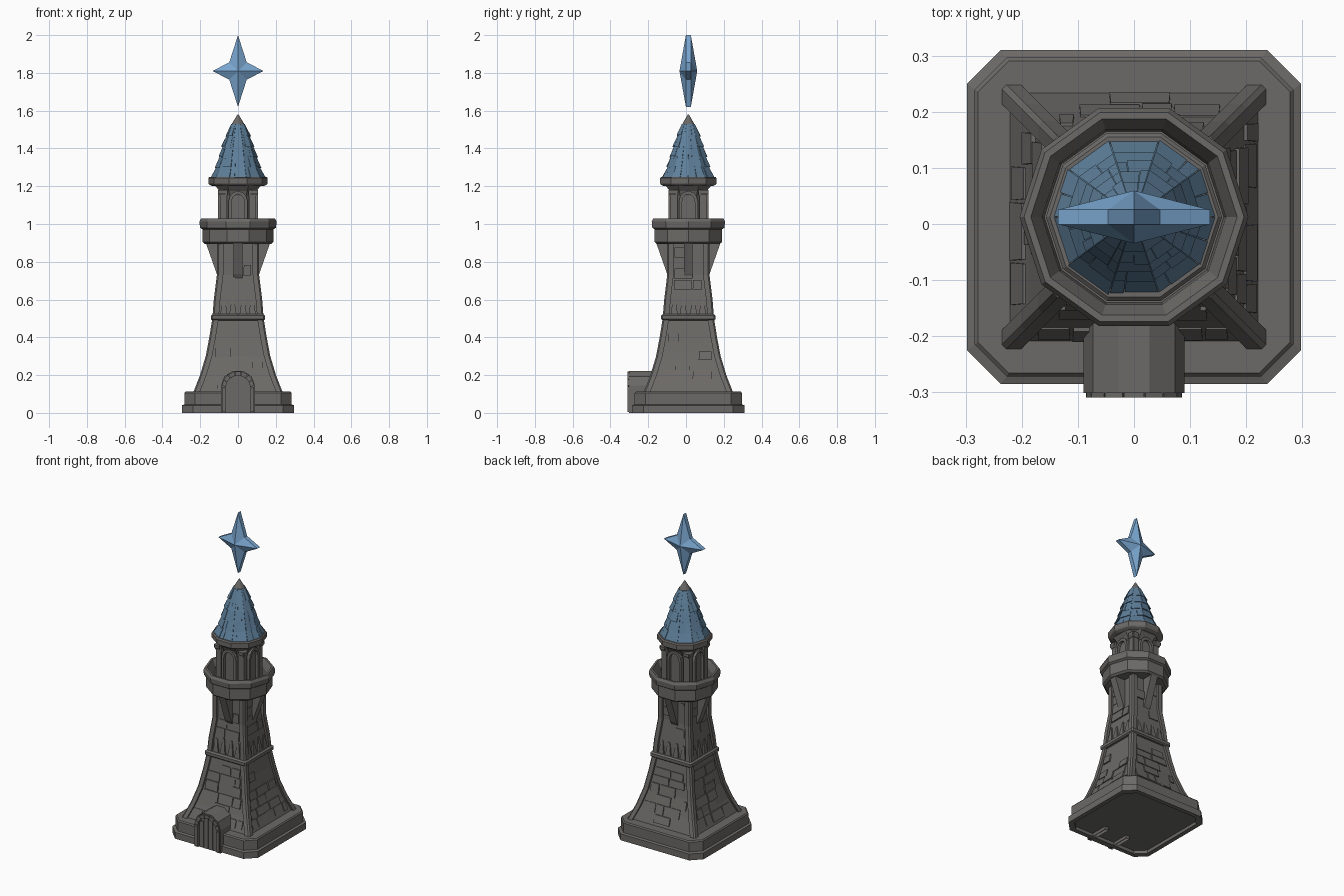
import bpy, bmesh, math, random

if "Cube" in bpy.data.objects:
    bpy.data.objects.remove(bpy.data.objects["Cube"])
random.seed(4)
YC = 0.0125  # tower axis in y


def material(name, rgb):
    m = bpy.data.materials.new(name)
    m.diffuse_color = (*rgb, 1)
    m.use_nodes = True
    m.node_tree.nodes["Principled BSDF"].inputs["Base Color"].default_value = m.diffuse_color
    return m


STONE = material("grey stone", (0.150, 0.143, 0.135))
ROOF = material("slate blue", (0.112, 0.212, 0.320))
STAR = material("star blue", (0.190, 0.376, 0.620))


class Part:
    """Collects lofted pieces into one flat-shaded object."""
    def __init__(self, name, mat):
        self.name, self.mat, self.bm = name, mat, bmesh.new()

    def loft(self, rings, closed=True, caps=True, loop=False):
        vs = [[self.bm.verts.new(p) for p in r] for r in rings]
        n = len(vs[0])
        pairs = list(zip(vs, vs[1:])) + ([(vs[-1], vs[0])] if loop else [])
        for a, b in pairs:
            for i in range(n if closed else n - 1):
                j = (i + 1) % n
                self.bm.faces.new((a[i], a[j], b[j], b[i]))
        if caps:
            self.bm.faces.new(vs[0])
            self.bm.faces.new(vs[-1])
        return self

    def done(self):
        bmesh.ops.recalc_face_normals(self.bm, faces=self.bm.faces)
        me = bpy.data.meshes.new(self.name)
        self.bm.to_mesh(me)
        self.bm.free()
        me.materials.append(self.mat)
        ob = bpy.data.objects.new(self.name, me)
        bpy.context.collection.objects.link(ob)


def ngon(r, z, n=10, rot=0.0):
    return [(r * math.cos(rot + 2 * math.pi * i / n),
             YC + r * math.sin(rot + 2 * math.pi * i / n), z) for i in range(n)]


def side(k, u, d, z):
    """Point on side k (0 = front): u along the wall, d outwards."""
    x, y = u, -d
    for _ in range(k):
        x, y = -y, x
    return (x, y + YC, z)


def chamfered(h, c, z):
    return [p for k in range(4) for p in (side(k, -h + c, h, z), side(k, h - c, h, z))]


def rect(k, u0, u1, d0, d1, z):
    return [side(k, u, d, z) for u, d in ((u0, d0), (u1, d0), (u1, d1), (u0, d1))]


def interp(table, z):
    for (z0, a), (z1, b) in zip(table, table[1:]):
        if z <= z1:
            return a + (b - a) * (z - z0) / (z1 - z0)
    return table[-1][1]


def arch(k, w, spring, top, d, z0, n=6):
    pts = [side(k, w, d, z0)]
    for i in range(n + 1):
        a = math.pi * i / n
        pts.append(side(k, w * math.cos(a), d, spring + (top - spring) * math.sin(a)))
    return pts + [side(k, -w, d, z0)]


# plinth, with a shallow hollow underneath
Part("plinth", STONE).loft([chamfered(h, c, z) for h, c, z in (
    (.270, .055, .02), (.270, .055, 0), (.2975, .06, 0), (.2975, .06, .04),
    (.284, .057, .045), (.284, .057, .105), (.278, .055, .112))]).done()

# tapering square shaft
WALL = [(.10, .226), (.20, .187), (.30, .157), (.40, .138), (.50, .122),
        (.60, .114), (.73, .098), (.92, .098)]
Part("shaft", STONE).loft([chamfered(w, .004, z) for z, w in WALL]).done()

# corner ribs
ribs = Part("corner_ribs", STONE)
for k in range(4):
    rings = []
    for z, w in WALL:
        o = w + .014
        i = o - .034
        rings.append([side(k, o - .008, o, z), side(k, o, o - .008, z),
                      side(k, o, i, z), side(k, i, i, z), side(k, i, o, z)])
    ribs.loft(rings)
ribs.done()

# wall stones, laid in broken rows
stones = Part("wall_stones", STONE)
for k in range(4):
    z = .13
    while z < .86:
        h = random.uniform(.045, .06)
        if (z < .43 or z > .61) and z + h < .9:
            lim = interp(WALL, z + h) - .024
            u = -lim
            while u < lim - .03:
                v = min(u + random.uniform(.055, .12), lim)
                if random.random() < .62:
                    d0, d1 = interp(WALL, z), interp(WALL, z + h)
                    e = random.uniform(.004, .009)
                    stones.loft([rect(k, u, v - .004, d0 - .01, d0 + e, z),
                                 rect(k, u + .002, v - .006, d1 - .01, d1 + e, z + h - .004)])
                u = v
        z += h
stones.done()

# string course and the pointed uprights on it
Part("string_course", STONE).loft([chamfered(h, .008, z) for h, z in (
    (.136, .49), (.144, .497), (.144, .515), (.134, .523))]).done()
points = Part("pointed_uprights", STONE)
for k in range(4):
    for u in (-.075, -.027, .027, .075):
        t = .60 + .018 * random.random()
        points.loft([rect(k, u - .02, u + .02, .10, .131, .515),
                     rect(k, u - .013, u + .013, .10, .126, .56),
                     rect(k, u - .005, u + .005, .10, .118, t)])
points.done()

# braces under the balcony
braces = Part("balcony_braces", STONE)
for k in range(4):
    braces.loft([rect(k, -.023, .023, .07, d, z) for d, z in (
        (.098, .71), (.112, .735), (.142, .82), (.172, .905))])
braces.done()

# ten-sided balcony with parapet
Part("balcony", STONE).loft([ngon(r, z) for r, z in (
    (.176, .895), (.188, .905), (.188, .972), (.201, .98), (.204, 1.012),
    (.196, 1.028), (.184, 1.028), (.164, .985), (.160, .935))]).done()

# lantern room with flared head
Part("lantern_room", STONE).loft([chamfered(h, c, z) for h, c, z in (
    (.088, .045, .92), (.088, .045, 1.15), (.098, .05, 1.175), (.128, .07, 1.212))]).done()
frames = Part("window_frames", STONE)
for k in range(4):
    frames.loft([arch(k, .05, 1.12, 1.175, .08, .93), arch(k, .05, 1.12, 1.175, .106, .93),
                 arch(k, .034, 1.115, 1.158, .106, .93), arch(k, .034, 1.115, 1.158, .08, .93)],
                closed=False, caps=False, loop=True)
    # corner posts with small capitals
    for s in (-1, 1):
        u = s * .082
        frames.loft([rect(k, u - .014, u + .014, .058, .092, z) for z in (.93, 1.15)])
        frames.loft([rect(k, u - .017, u + .017, .055, d, z)
                     for d, z in ((.096, 1.15), (.106, 1.165), (.106, 1.18))])
frames.done()

# eave ring
Part("eave_ring", STONE).loft([ngon(r, z) for r, z in (
    (.135, 1.20), (.152, 1.208), (.157, 1.215), (.157, 1.243), (.150, 1.25))]).done()

# roof of tile rows over a cone, and its stone tip
ROWS = [(1.247, .142), (1.305, .118), (1.36, .101), (1.415, .084), (1.47, .064), (1.528, .042)]
roof = Part("roof_core", ROOF)
roof.loft([ngon(r - .006, z) for z, r in ROWS]).done()
tiles = Part("roof_tiles", ROOF)
for (z0, r0), (z1, r1) in zip(ROWS, ROWS[1:]):
    for i in range(10):
        cut = random.choice((0.3, 0.5, 0.7, 1.0))
        spans = [(0, 1)] if cut == 1 else [(0, cut), (cut, 1)]
        for t0, t1 in spans:
            lift, drop = random.uniform(0, .006), random.uniform(0, .009)

            def edge(r, z):
                ring = ngon(r, z)
                a, b = ring[i], ring[(i + 1) % 10]
                return [tuple(p + (q - p) * t for p, q in zip(a, b)) for t in (t0 + .01, t1 - .01)]
            lo, hi = edge(r0 + lift, z0 - drop * (z0 > 1.25)), edge(r1 - .006, z1 + .002)
            li, hh = edge(r0 - .018, z0), edge(r1 - .018, z1)
            tiles.loft([lo + li[::-1], hi + hh[::-1]])
tiles.done()
Part("roof_tip", STONE).loft([ngon(r, z) for r, z in (
    (.036, 1.515), (.034, 1.528), (.003, 1.58))]).done()

# floating four-pointed star
star = Part("star", STAR)
rim = [(.135, 0), (.046, .046), (0, .19), (-.046, .046),
       (-.135, 0), (-.046, -.046), (0, -.19), (.046, -.046)]
rings = []
for s in (-1, 1):
    rings.append([star.bm.verts.new((x, YC + s * .013, 1.81 + z)) for x, z in rim])
    apex = star.bm.verts.new((0, YC + s * .047, 1.81))
    for i in range(8):
        star.bm.faces.new((rings[-1][i], rings[-1][(i + 1) % 8], apex))
for i in range(8):
    j = (i + 1) % 8
    star.bm.faces.new((rings[0][i], rings[0][j], rings[1][j], rings[1][i]))
star.done()

# porch (depths measured outwards from the tower axis)
Part("porch", STONE).loft([
    arch(0, .09, .145, .226, .16, 0, 5), arch(0, .09, .145, .226, .314, 0, 5),
    arch(0, .066, .135, .200, .314, 0, 5), arch(0, .066, .135, .200, .16, 0, 5)],
    closed=False, caps=False, loop=True).done()

# arch stones round the doorway
outer = arch(0, .086, .145, .221, .322, 0, 7)
inner = arch(0, .064, .135, .197, .322, 0, 7)
edge_stones = Part("door_arch_stones", STONE)
for i in range(len(outer) - 1):
    quad = [outer[i], outer[i + 1], inner[i + 1], inner[i]]
    c = [sum(p[a] for p in quad) / 4 for a in range(3)]
    front = [tuple(c[a] + (p[a] - c[a]) * .92 for a in range(3)) for p in quad]
    edge_stones.loft([[(x, y + .02, z) for x, y, z in front], front])
edge_stones.done()

# plank door
door = Part("door_planks", STONE)
door.loft([arch(0, .067, .135, .201, d, 0, 5) for d in (.27, .300)])
for i in range(4):
    u = -.047 + i * .0315
    t = .135 + .06 * math.sqrt(1 - ((abs(u) + .012) / .067) ** 2)
    door.loft([rect(0, u - .0135, u + .0135, .29, .307, z) for z in (0, t)])
door.done()
